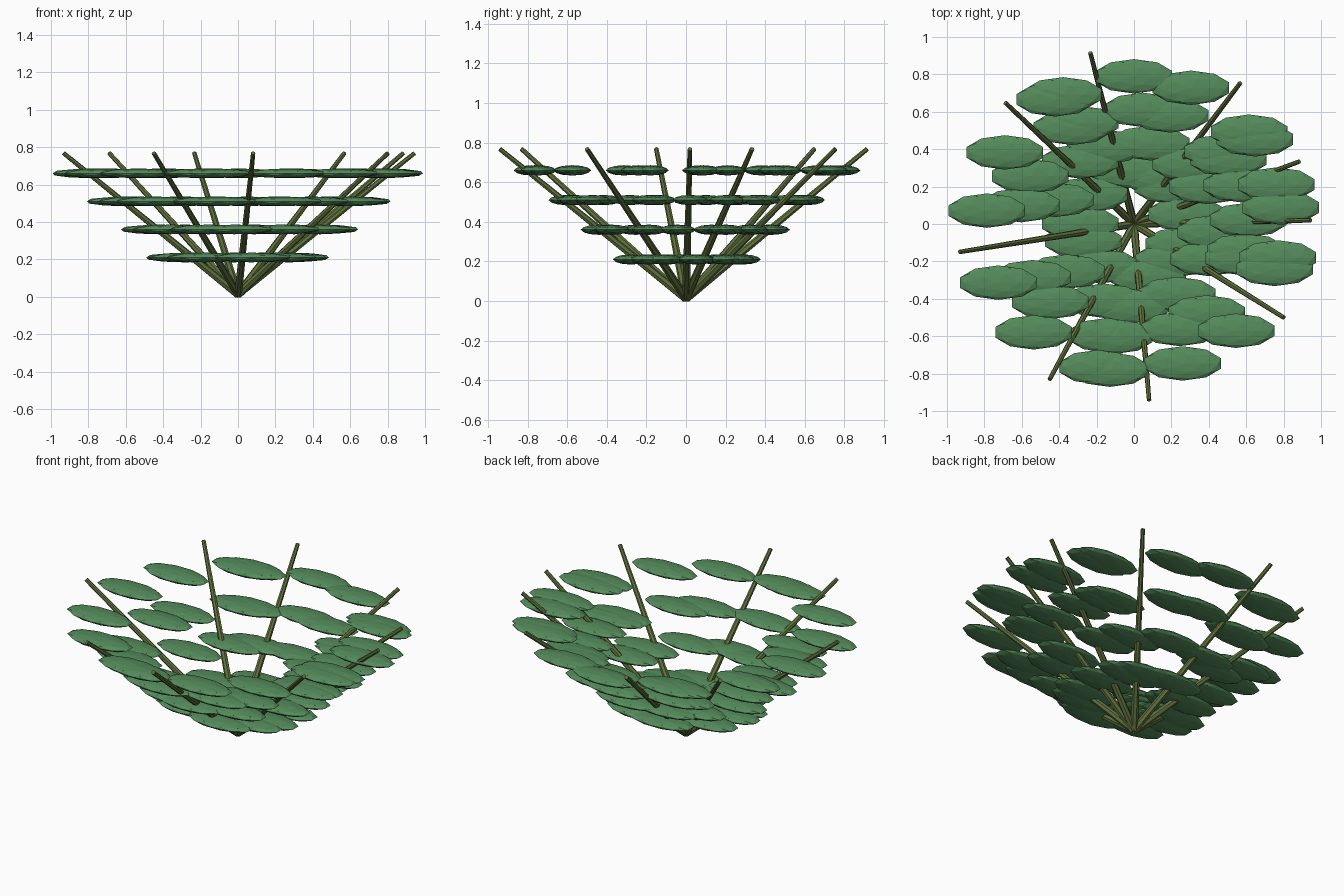
import bpy, math
from mathutils import Vector, Matrix

if "Cube" in bpy.data.objects:
    bpy.data.objects.remove(bpy.data.objects["Cube"])

def material(name, rgb):
    m = bpy.data.materials.new(name)
    m.diffuse_color = (*rgb, 1)
    m.use_nodes = True
    m.node_tree.nodes["Principled BSDF"].inputs["Base Color"].default_value = m.diffuse_color
    return m

stem_green = material("olive stem", (0.115, 0.165, 0.045))
leaf_green = material("leaf green", (0.09, 0.26, 0.105))

# stem directions around the plant (degrees)
ANGLES = [1.2, 20.7, 53.0, 104.3, 136.7, 189.1, 241.5, 274.9, 328.0]
# leaf tiers: distance along the stem outwards, height
TIERS = [(0.21, 0.21), (0.395, 0.36), (0.58, 0.51), (0.765, 0.66)]
SPREAD = 0.195            # sideways offset of each leaf from its stem

def stem(angle):
    a = math.radians(angle)
    start = Vector((0, 0, 0.012))
    end = Vector((0.945 * math.cos(a), 0.945 * math.sin(a), 0.768))
    d = end - start
    bpy.ops.mesh.primitive_cone_add(vertices=7, radius1=0.022, radius2=0.012,
                                    depth=d.length, location=(start + end) / 2,
                                    rotation=d.to_track_quat('Z', 'Y').to_euler())
    o = bpy.context.object
    o.name = "stem"
    o.data.materials.append(stem_green)

# one shared low-poly flattened leaf mesh
bpy.ops.mesh.primitive_ico_sphere_add(subdivisions=2, radius=1)
first = bpy.context.object
leaf_mesh = first.data
leaf_mesh.transform(Matrix.Diagonal((0.215, 0.092, 0.026, 1)))
leaf_mesh.materials.append(leaf_green)
bpy.data.objects.remove(first)

def leaf(angle, out, height, side):
    a = math.radians(angle)
    radial = Vector((math.cos(a), math.sin(a), 0))
    across = Vector((-math.sin(a), math.cos(a), 0))
    o = bpy.data.objects.new("leaf", leaf_mesh)
    o.location = radial * out + across * SPREAD * side + Vector((0, 0, height))
    bpy.context.collection.objects.link(o)

# stems with paired leaves at each tier
for angle in ANGLES:
    stem(angle)
    for out, height in TIERS:
        for side in (-1, 1):
            leaf(angle, out, height, side)
